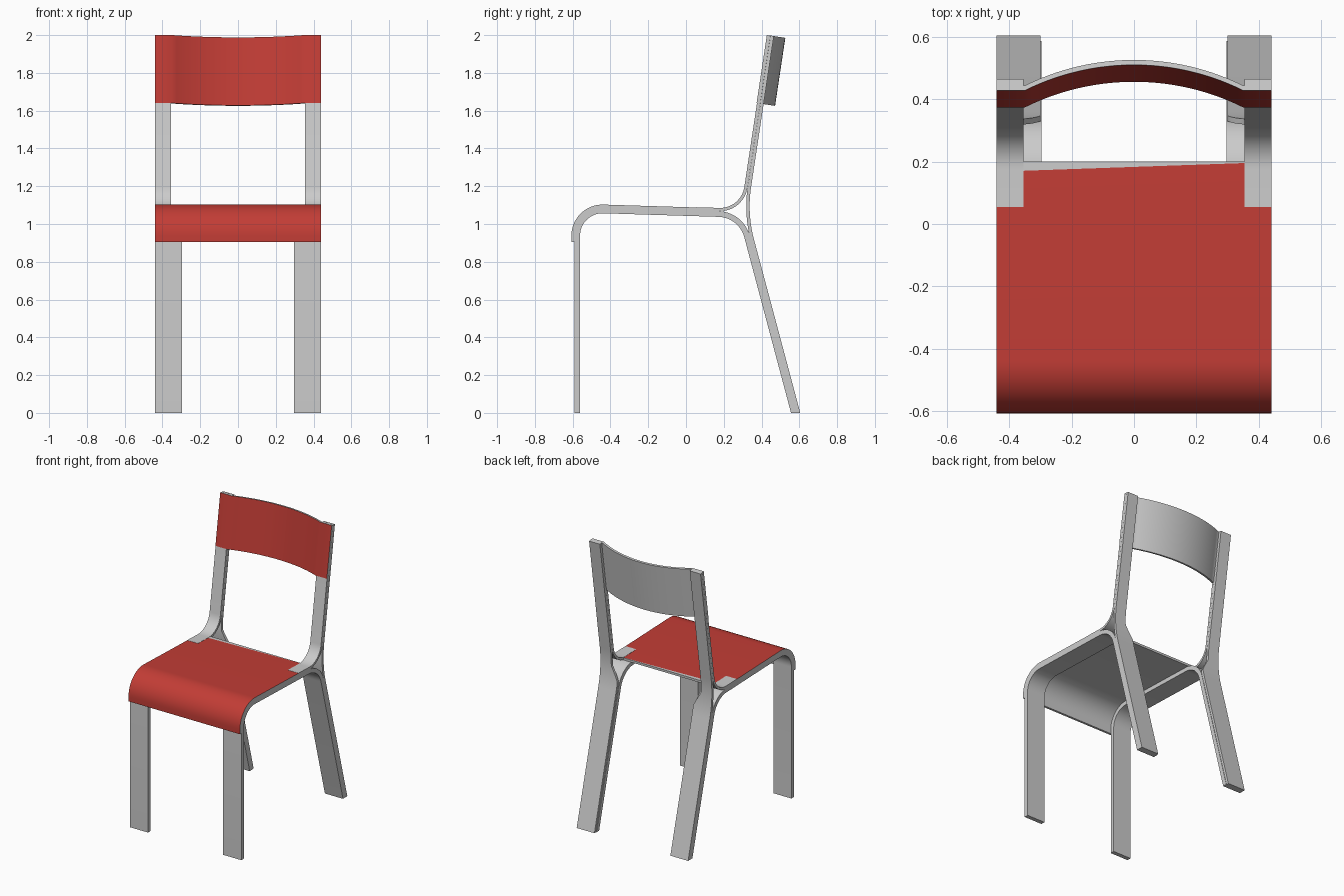
import bpy, bmesh, math
from mathutils import Vector

if "Cube" in bpy.data.objects:
    bpy.data.objects.remove(bpy.data.objects["Cube"])


def material(name, rgb):
    m = bpy.data.materials.new(name)
    m.diffuse_color = (*rgb, 1)
    m.use_nodes = True
    m.node_tree.nodes["Principled BSDF"].inputs["Base Color"].default_value = m.diffuse_color
    return m


GREY = material("light grey", (0.6, 0.6, 0.6))
RED = material("red", (0.54, 0.046, 0.036))


def finish(bm, name):
    bmesh.ops.recalc_face_normals(bm, faces=bm.faces)
    me = bpy.data.meshes.new(name)
    bm.to_mesh(me)
    bm.free()
    me.materials.append(GREY)
    me.materials.append(RED)
    me.shade_smooth()
    me.set_sharp_from_angle(angle=math.radians(30))
    ob = bpy.data.objects.new(name, me)
    bpy.context.collection.objects.link(ob)
    return ob


def rounded(points, radii, steps=14):
    """Polyline whose inner corners are replaced by arcs."""
    pts = [Vector(p) for p in points]
    out = [pts[0]]
    for i, r in enumerate(radii, 1):
        p = pts[i]
        a, b = (pts[i - 1] - p).normalized(), (pts[i + 1] - p).normalized()
        half = a.angle(b) / 2
        centre = p + (a + b).normalized() * r / math.sin(half)
        t = r / math.tan(half)
        u, v = p + a * t - centre, p + b * t - centre
        ang = u.angle(v)
        for k in range(steps + 1):
            f = k / steps
            out.append(centre + (u * math.sin((1 - f) * ang) + v * math.sin(f * ang)) / math.sin(ang))
    return out + [pts[-1]]


def offset(path, dist):
    """Shift a path to its right; ends on the floor stay on the floor."""
    out = []
    for i, p in enumerate(path):
        d = (path[min(i + 1, len(path) - 1)] - path[max(i - 1, 0)]).normalized()
        n = Vector((d.y, -d.x))
        out.append(Vector((p.x + dist / n.x, 0)) if abs(p.y) < 1e-6 else p + n * dist)
    return out


def strip(path, thick, x_in, x_out, red_face=False):
    """Bent plywood strip: path in the y-z plane, x_in may depend on z."""
    bm = bmesh.new()
    rings = []
    for p, q in zip(path, offset(path, thick)):
        a = x_in(p.y) if callable(x_in) else x_in
        rings.append([bm.verts.new(c) for c in
                      ((a, *p), (x_out, *p), (x_out, *q), (a, *q))])
    for r0, r1 in zip(rings, rings[1:]):
        for k in range(4):
            f = bm.faces.new((r0[k], r0[(k + 1) % 4], r1[(k + 1) % 4], r1[k]))
            f.material_index = int(red_face and k == 0)
    bm.faces.new(rings[0])
    bm.faces.new(rings[-1])
    return bm


# Seat shell: thin sheet rolled over at the front, red on its outer face
seat_path = rounded([(-0.607, 0.905), (-0.607, 1.108), (0.2, 1.083)], [0.165])
bm = strip(seat_path, 0.016, -0.44, 0.44, True)
cut_normal = Vector((-0.035, 1, 0))
cut_point = Vector((0, 0.183, 0))
bmesh.ops.bisect_plane(bm, geom=bm.verts[:] + bm.edges[:] + bm.faces[:],
                       plane_co=cut_point, plane_no=cut_normal)
for f in bm.faces:
    if (f.calc_center_median() - cut_point).dot(cut_normal) > 0:
        f.material_index = 0
finish(bm, "seat")

# Side frames
rail_path = rounded([(-0.591, 0), (-0.591, 1.0915), (0.304, 1.0638), (0.587, 0)], [0.149, 0.175])
front_path = rounded([(0.43, 2), (0.2915, 1.0815), (0.055, 1.0888)], [0.13])
back_path = rounded([(0.465, 1.995), (0.3235, 1.055), (0.605, 0)], [0.68])


def back_inner(z):
    return 0.30 + 0.055 * min(1, max(0, (z - 0.98) / 0.1))


for side, s in (("right", 1), ("left", -1)):
    # Front leg, seat rail and inner rear leg layer in one bent piece
    finish(strip(rail_path, 0.03, s * 0.297, s * 0.44), side + "_leg_and_rail")
    # Front layer of the upright, curving onto the seat
    finish(strip(front_path, -0.017, s * 0.355, s * 0.44), side + "_upright_front")
    # Rear layer of the upright, running down the back of the leg
    finish(strip(back_path, 0.018, lambda z: s * back_inner(z), s * 0.44), side + "_upright_back")

# Backrest: curved panel leaning with the uprights, red in front
up = Vector((0, 0.1385, 0.9185)).normalized()
back = Vector((0, up.z, -up.y))
top = Vector((0, 0.43, 2.0))
HALF, SAG, N = 0.35, 0.083, 28
R = (HALF ** 2 + SAG ** 2) / (2 * SAG)
xs = [-0.44] + [-HALF + 2 * HALF * i / N for i in range(N + 1)] + [0.44]
bm = bmesh.new()
rings = []
for x in xs:
    d = max(0, math.sqrt(R * R - x * x) - (R - SAG)) if abs(x) < HALF else 0
    ring = []
    for depth, drop in ((-0.002, 0), (-0.002, 0.364), (0.014, 0.364), (0.014, 0)):
        ring.append(bm.verts.new(Vector((x, 0, 0)) + top + back * (d + depth) - up * drop))
    rings.append(ring)
for r0, r1 in zip(rings, rings[1:]):
    for k in range(4):
        f = bm.faces.new((r0[k], r0[(k + 1) % 4], r1[(k + 1) % 4], r1[k]))
        f.material_index = int(k == 0)
bm.faces.new(rings[0])
bm.faces.new(rings[-1])
finish(bm, "backrest")
